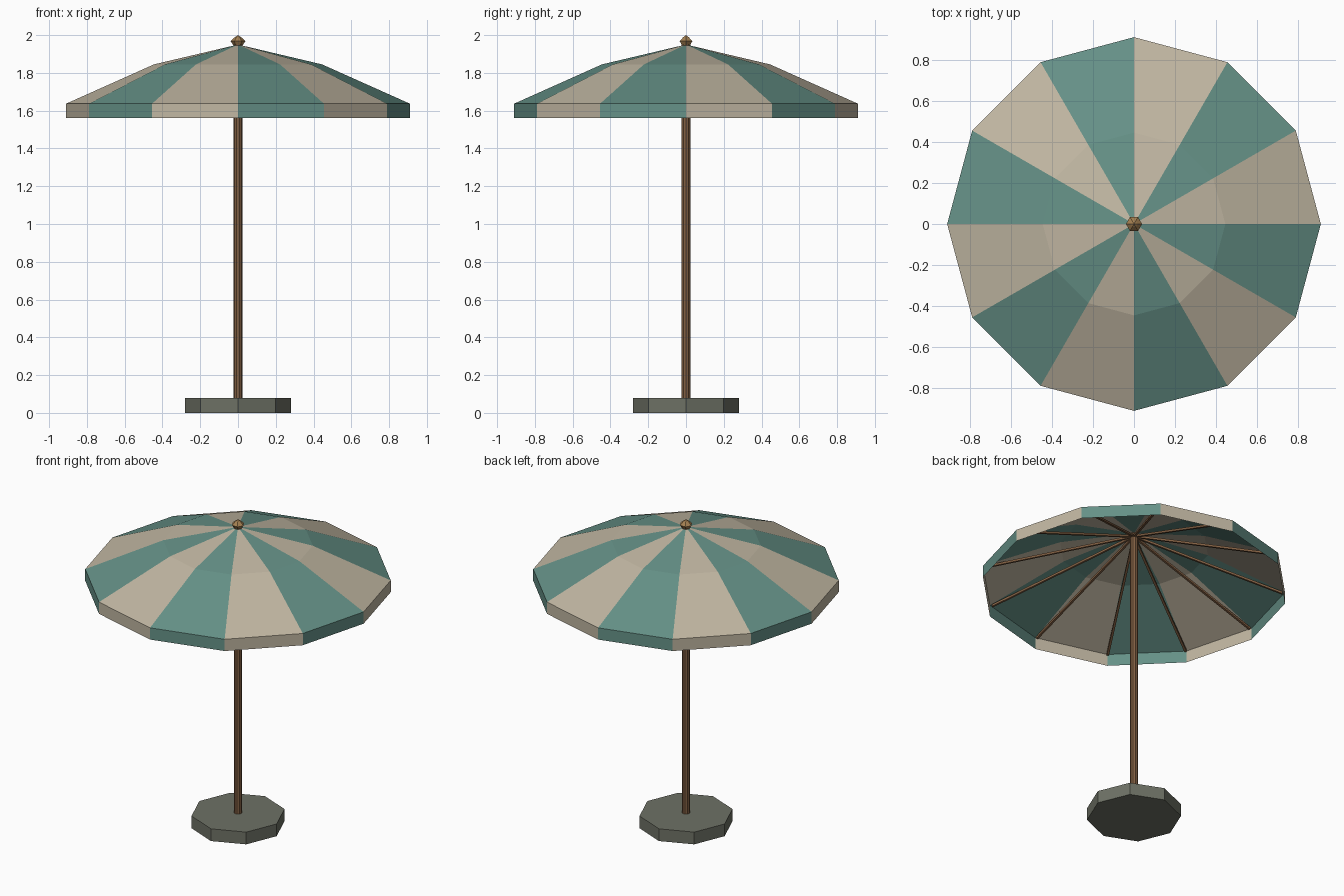
import bpy, bmesh
from math import sin, cos, pi
from mathutils import Vector

if "Cube" in bpy.data.objects:
    bpy.data.objects.remove(bpy.data.objects["Cube"])


def material(name, rgb):
    m = bpy.data.materials.new(name)
    m.diffuse_color = (*rgb, 1)
    m.use_nodes = True
    m.node_tree.nodes["Principled BSDF"].inputs["Base Color"].default_value = m.diffuse_color
    return m


BEIGE = material("beige_cloth", (0.53, 0.47, 0.36))
TEAL = material("teal_cloth", (0.13, 0.28, 0.24))
WOOD = material("wood", (0.22, 0.115, 0.055))
BRASS = material("brass", (0.38, 0.22, 0.085))
STONE = material("stone", (0.155, 0.165, 0.13))


def lathe(name, profile, sides, mats):
    """Spin (radius, z) points; alternate the materials by sector."""
    bm = bmesh.new()
    rings = []
    for r, z in profile:
        if r == 0:
            rings.append([bm.verts.new((0, 0, z))] * sides)
        else:
            rings.append([bm.verts.new((r * cos(2 * pi * k / sides), r * sin(2 * pi * k / sides), z))
                          for k in range(sides)])
    for a, b in zip(rings, rings[1:]):
        for k in range(sides):
            j = (k + 1) % sides
            corners = list(dict.fromkeys((a[k], a[j], b[j], b[k])))
            bm.faces.new(corners).material_index = k % len(mats)
    return finish(name, bm, mats)


def finish(name, bm, mats):
    me = bpy.data.meshes.new(name)
    bm.to_mesh(me)
    bm.free()
    for m in mats:
        me.materials.append(m)
    ob = bpy.data.objects.new(name, me)
    bpy.context.collection.objects.link(ob)
    return ob


# Weighted base, pole and finial
lathe("base", [(0, 0), (0.28, 0), (0.28, 0.08), (0, 0.08)], 8, [STONE])
lathe("pole", [(0, 0.07), (0.024, 0.07), (0.024, 1.95), (0, 1.95)], 10, [WOOD])
lathe("finial", [(0, 1.94), (0.02, 1.94), (0.039, 1.968), (0.018, 1.988), (0, 2.0)], 6, [BRASS])

# Striped cloth canopy with hanging valance (open sheet)
lathe("canopy", [(0.91, 1.56), (0.91, 1.637), (0.445, 1.845), (0, 1.95)], 12, [BEIGE, TEAL])

# Straight ribs under each seam
bm = bmesh.new()
for k in range(12):
    a = 2 * pi * k / 12
    out = Vector((cos(a), sin(a), 0))
    side = Vector((-sin(a), cos(a), 0)) * 0.007
    up = Vector((0, 0, 0.007))
    ends = []
    for r, z in ((0.015, 1.925), (0.895, 1.63)):
        p = out * r + Vector((0, 0, z))
        ends.append([bm.verts.new(p + s * side + t * up)
                     for s, t in ((-1, -1), (1, -1), (1, 1), (-1, 1))])
    a_end, b_end = ends
    for i in range(4):
        j = (i + 1) % 4
        bm.faces.new((a_end[i], a_end[j], b_end[j], b_end[i]))
    bm.faces.new(a_end)
    bm.faces.new(b_end)
bmesh.ops.recalc_face_normals(bm, faces=bm.faces)
finish("ribs", bm, [WOOD])
